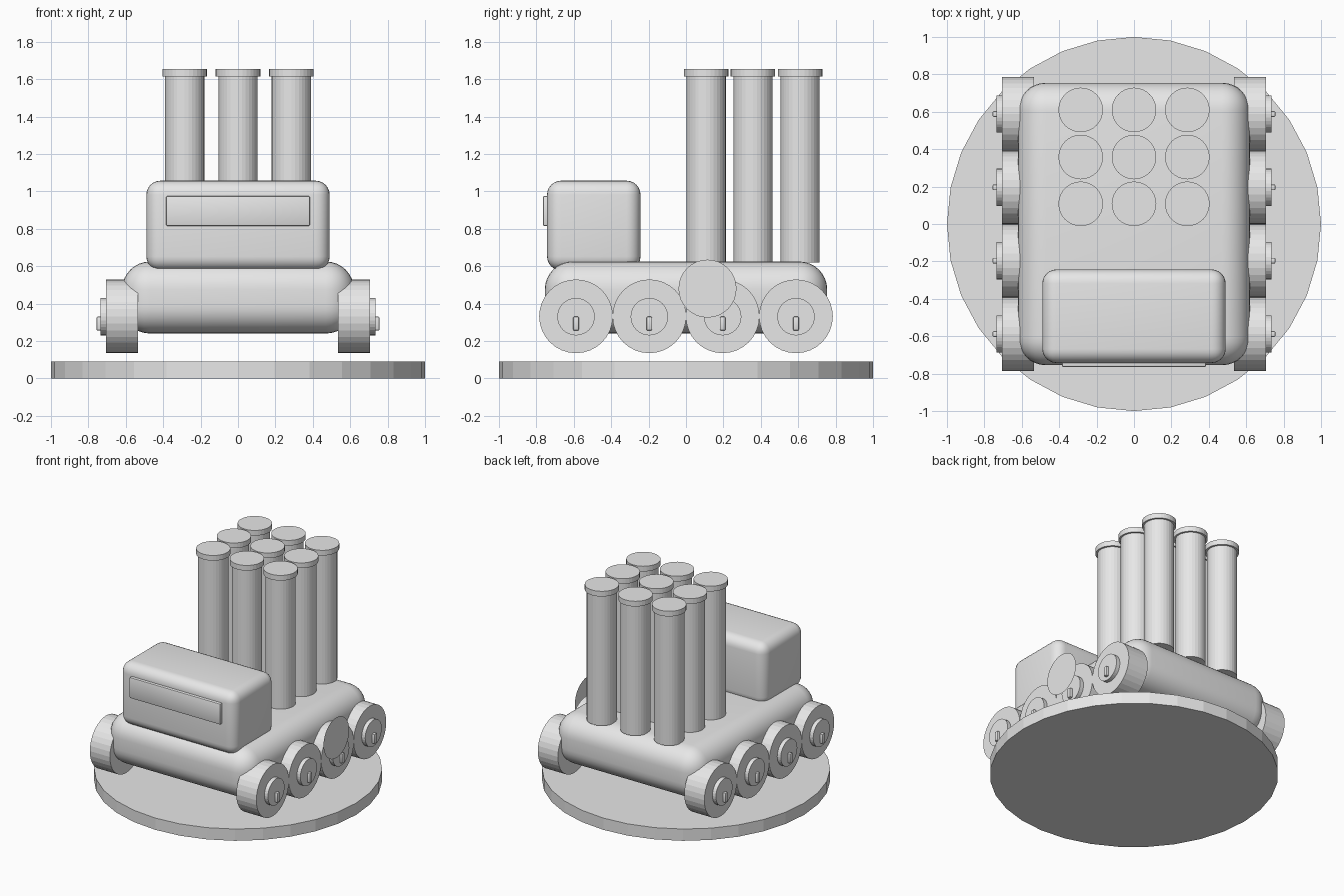
import bpy
import math
from mathutils import Matrix

cube = bpy.data.objects.get("Cube")
if cube:
    bpy.data.objects.remove(cube, do_unlink=True)

import bmesh

grey = bpy.data.materials.new("plain grey")
grey.use_nodes = True
grey.diffuse_color = (0.8, 0.8, 0.8, 1)
grey.node_tree.nodes["Principled BSDF"].inputs["Base Color"].default_value = (0.8, 0.8, 0.8, 1)


def finish(name, bm):
    mesh = bpy.data.meshes.new(name)
    bm.to_mesh(mesh)
    bm.free()
    mesh.materials.append(grey)
    obj = bpy.data.objects.new(name, mesh)
    bpy.context.collection.objects.link(obj)
    return obj


def box(name, low, high, radius, segments=6):
    """Rounded box between two corners."""
    size = [b - a for a, b in zip(low, high)]
    centre = [(a + b) / 2 for a, b in zip(low, high)]
    bm = bmesh.new()
    bmesh.ops.create_cube(bm, size=1, matrix=Matrix.Translation(centre) @ Matrix.Diagonal((*size, 1)))
    bmesh.ops.bevel(bm, geom=bm.edges[:], offset=radius, segments=segments,
                    profile=0.5, affect='EDGES')
    obj = finish(name, bm)
    bpy.ops.object.select_all(action='DESELECT')
    obj.select_set(True)
    bpy.context.view_layer.objects.active = obj
    bpy.ops.object.shade_smooth_by_angle(angle=math.radians(40))
    return obj


def cylinder(name, centre, radius, depth, sideways=False):
    """Flat-sided cylinder, upright or along x."""
    turn = Matrix.Rotation(math.pi / 2, 4, 'Y') if sideways else Matrix.Identity(4)
    bm = bmesh.new()
    bmesh.ops.create_cone(bm, cap_ends=True, segments=32, radius1=radius, radius2=radius,
                          depth=depth, matrix=Matrix.Translation(centre) @ turn)
    return finish(name, bm)


# Base and body
cylinder("round_base", (0, 0, 0.045), 1, 0.09)
box("hull", (-0.62, -0.755, 0.24), (0.62, 0.755, 0.625), 0.15, 8)
box("cab", (-0.49, -0.743, 0.577), (0.49, -0.243, 1.057), 0.075)
box("windscreen", (-0.385, -0.765, 0.815), (0.385, -0.72, 0.975), 0.008, 2)

# Launch tubes with caps
for row, y in enumerate((0.108, 0.358, 0.61)):
    for col, x in enumerate((-0.285, 0, 0.285)):
        cylinder(f"tube_{row}_{col}", (x, y, 1.12), 0.105, 1)
        cylinder(f"tube_cap_{row}_{col}", (x, y, 1.635), 0.119, 0.04)

# Wheels, hubs and bolts on both sides
for side, s in (("left", 1), ("right", -1)):
    for i in range(4):
        y = (i - 1.5) * 0.392
        cylinder(f"wheel_{side}_{i}", (s * 0.62, y, 0.332), 0.197, 0.17, True)
        cylinder(f"hub_{side}_{i}", (s * 0.7, y, 0.33), 0.1, 0.07, True)
        xs = sorted((s * 0.72, s * 0.756))
        box(f"bolt_{side}_{i}", (xs[0], y - 0.015, 0.256), (xs[1], y + 0.015, 0.33), 0.006, 2)

# Flat round emblem plate on the left side
bm = bmesh.new()
bmesh.ops.create_circle(bm, cap_ends=True, segments=32, radius=0.155,
                        matrix=Matrix.Translation((0.752, 0.115, 0.48)) @ Matrix.Rotation(math.pi / 2, 4, 'Y'))
finish("side_plate", bm)
